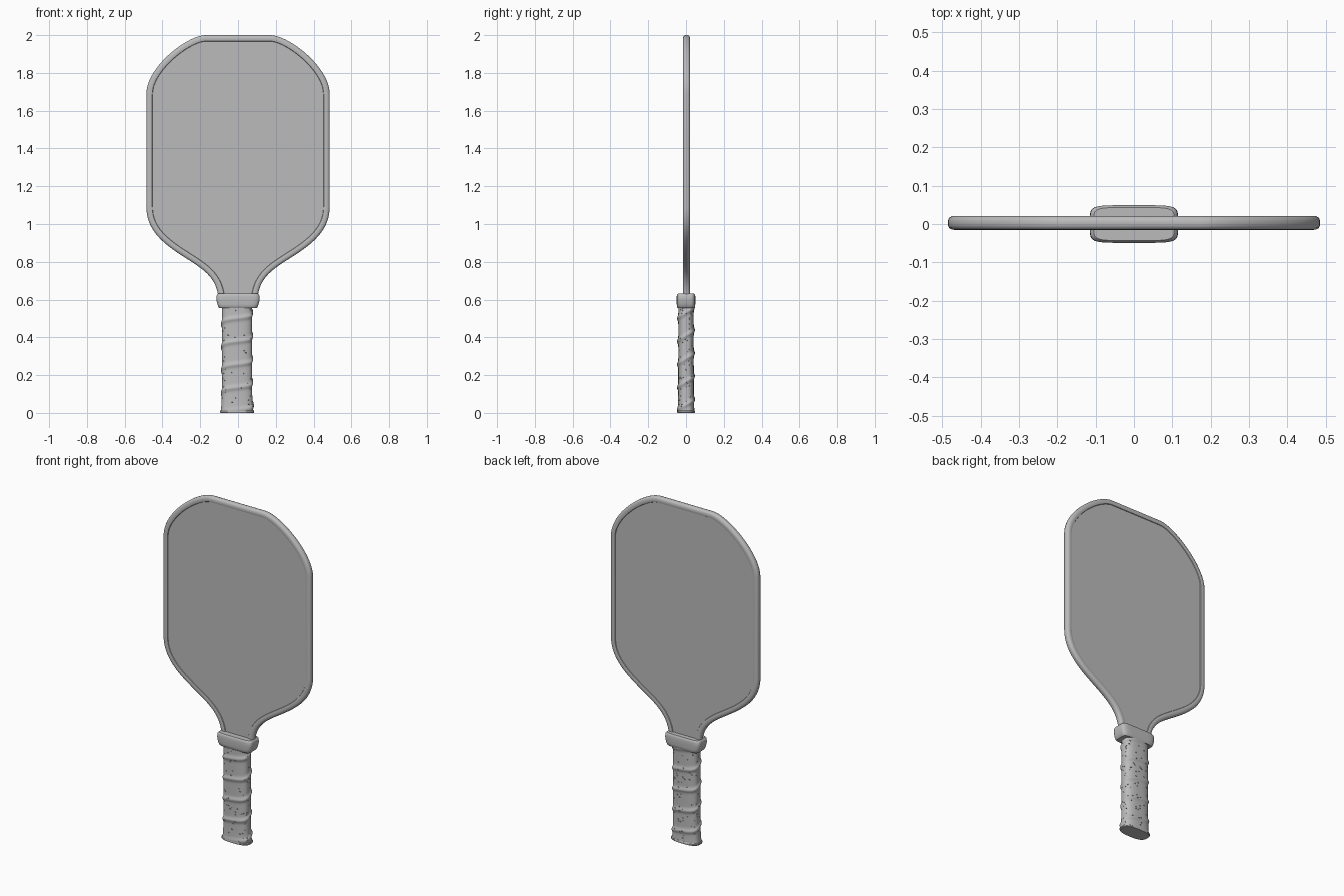
import bpy, bmesh, random
from math import sin, cos, pi, exp, radians
from mathutils import Vector
from mathutils.geometry import interpolate_bezier

cube = bpy.data.objects.get("Cube")
if cube:
    bpy.data.objects.remove(cube, do_unlink=True)

random.seed(4)
GREY = (0.5, 0.5, 0.5, 1)
mat = bpy.data.materials.new("paddle_grey")
mat.use_nodes = True
mat.diffuse_color = GREY
mat.node_tree.nodes["Principled BSDF"].inputs["Base Color"].default_value = GREY


def loft(name, rings, angle=35, pits=0):
    """Skin closed rings of points, cap both ends, optionally press in tiny pits."""
    bm = bmesh.new()
    loops = [[bm.verts.new(p) for p in ring] for ring in rings]
    n = len(loops[0])
    sides = []
    for a, b in zip(loops, loops[1:]):
        for i in range(n):
            j = (i + 1) % n
            sides.append(bm.faces.new((a[i], a[j], b[j], b[i])))
    bm.faces.new(loops[0])
    bm.faces.new(loops[-1])
    bmesh.ops.recalc_face_normals(bm, faces=bm.faces)
    if pits:
        chosen = random.sample(sides[n * 4:], pits)
        bmesh.ops.inset_individual(bm, faces=chosen, thickness=0.0006, depth=-0.003)
    mesh = bpy.data.meshes.new(name)
    bm.to_mesh(mesh)
    bm.free()
    mesh.materials.append(mat)
    obj = bpy.data.objects.new(name, mesh)
    bpy.context.collection.objects.link(obj)
    bpy.ops.object.select_all(action='DESELECT')
    obj.select_set(True)
    bpy.context.view_layer.objects.active = obj
    bpy.ops.object.shade_smooth_by_angle(angle=radians(angle))
    return obj


def squircle(t, hw, hd, power):
    c, s = cos(t), sin(t)
    r = (abs(c) ** power + abs(s) ** power) ** (-1 / power)
    return hw * r * c, hd * r * s


# Head outline: right half from the top edge down to the neck, then mirrored
curves = [
    ((0.17, 2), (0.27, 2), (0.485, 1.83), (0.485, 1.69)),
    ((0.485, 1.09), (0.485, 0.97), (0.40, 0.90), (0.30, 0.835)),
    ((0.30, 0.835), (0.20, 0.77), (0.12, 0.73), (0.105, 0.62)),
]
half = []
for k, (a, h1, h2, b) in enumerate(curves):
    pts = interpolate_bezier(*[Vector(p) for p in (a, h1, h2, b)], 20)
    half += pts[1:] if k == 2 else pts
half.append(Vector((0.10, 0.57)))
outline = half + [Vector((-p.x, p.y)) for p in reversed(half)]


def inset(points, d):
    """Move a clockwise outline inward by d."""
    result = []
    for i, p in enumerate(points):
        u = (p - points[i - 1]).normalized()
        v = (points[(i + 1) % len(points)] - p).normalized()
        n1, n2 = Vector((u.y, -u.x)), Vector((v.y, -v.x))
        m = (n1 + n2).normalized()
        result.append(p + m * d / max(m.dot(n1), 0.4))
    return result


# Rounded edge guard around slightly sunken faces
section = [(0.033, 0.013), (0.031, 0.0165), (0.022, 0.0185),
           (0.010, 0.0175), (0.003, 0.013), (0, 0.006)]
section = [(d, -y) for d, y in section] + section[::-1]
loft("paddle_head", [[(p.x, y + 0.003, p.y) for p in inset(outline, d)]
                     for d, y in section])

# Collar between head and grip
SIDES = 72
angles = [2 * pi * i / SIDES for i in range(SIDES)]
collar = [(0.555, 0.098, 0.043), (0.560, 0.103, 0.047), (0.575, 0.109, 0.049),
          (0.600, 0.115, 0.049), (0.618, 0.114, 0.049), (0.626, 0.111, 0.047),
          (0.631, 0.105, 0.043)]
loft("collar", [[(*squircle(t, hw, hd, 6), z) for t in angles]
                for z, hw, hd in collar])

# Grip: flared rounded handle with a spiral wrap ridge and small perforations
ROWS, TOP, PITCH = 110, 0.565, 0.122
grip = []
for k in range(ROWS + 1):
    z = TOP * k / ROWS
    flare = 0.009 * exp(-z / 0.05)
    fade = min(1, z / 0.03)
    ring = []
    for t in angles:
        turn = t / (2 * pi) + 0.04 * sin(2 * t)
        f = (z / PITCH - turn + 0.15) % 1
        bump = 0.006 * exp(-((f - 0.5) / 0.1) ** 2) * fade
        x, y = squircle(t, 0.079 + flare + bump, 0.041 + flare * 0.5 + bump, 2.8)
        ring.append((x - 0.005, y, z))
    grip.append(ring)
loft("grip", grip, 40, pits=170)

# Flat butt cap at the bottom of the grip
loft("butt_cap", [[(x - 0.005, y, z) for x, y in
                   (squircle(t, w, d, 2.8) for t in angles)]
                  for z, w, d in ((0, 0.088, 0.045), (0.003, 0.091, 0.047),
                                  (0.010, 0.091, 0.047), (0.013, 0.088, 0.045))])
